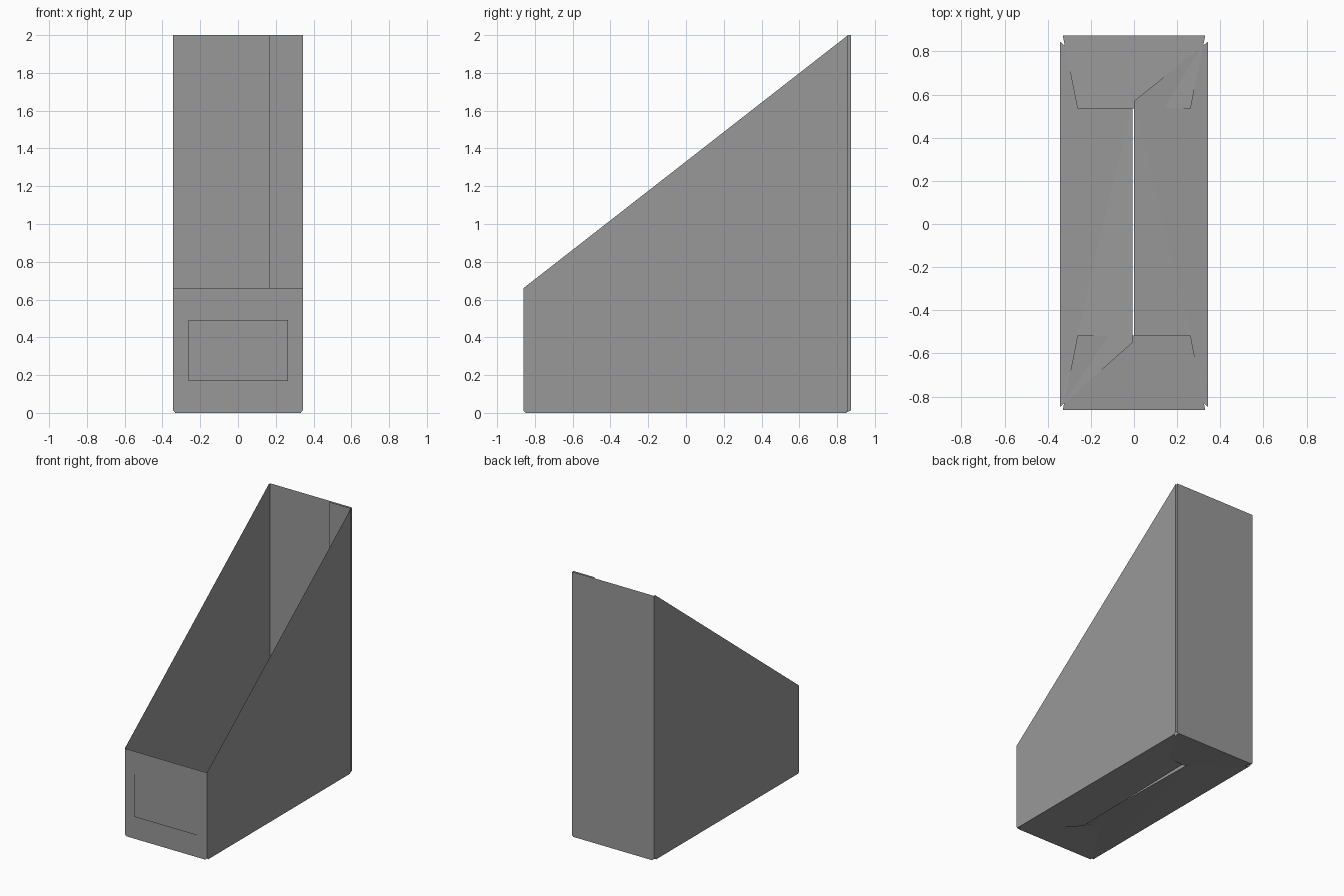
import bpy
import bmesh

if "Cube" in bpy.data.objects:
    bpy.data.objects.remove(bpy.data.objects["Cube"])

# Main dimensions of the folded card box
W = 0.343                    # half width
FRONT, BACK = -0.861, 0.873  # outer wall planes
SEAM = 0.858                 # plane of the glue tab, just inside the back wall
LOW, HIGH = 0.66, 2.0        # wall heights at front and back
CUT = 0.013                  # small clipped corners where the bottom folds start

# Dark grey card
card = bpy.data.materials.new("dark_grey_card")
card.diffuse_color = (0.316, 0.316, 0.316, 1)
card.use_nodes = True
card.node_tree.nodes["Principled BSDF"].inputs["Base Color"].default_value = card.diffuse_color


def sheet(name, *faces):
    """One thin card sheet made of flat polygons that share their fold edges."""
    bm = bmesh.new()
    for pts in faces:
        bm.faces.new([bm.verts.new(p) for p in pts])
    bmesh.ops.remove_doubles(bm, verts=bm.verts, dist=0.0001)
    mesh = bpy.data.meshes.new(name)
    bm.to_mesh(mesh)
    bm.free()
    mesh.materials.append(card)
    obj = bpy.data.objects.new(name, mesh)
    bpy.context.collection.objects.link(obj)
    return obj


def side_profile(x, back):
    pts = [(x, FRONT, CUT), (x, FRONT + CUT, 0), (x, SEAM - CUT, 0), (x, back, CUT), (x, back, HIGH)]
    if back > SEAM:
        pts.append((x, SEAM, HIGH))
    return pts + [(x, FRONT, LOW)]


def end_profile(y, top):
    e = W - CUT
    return [(-W, y, CUT), (-e, y, 0), (e, y, 0), (W, y, CUT), (W, y, top), (-W, y, top)]


# Continuous wrap: left side, front and right side, back wall
sheet("left_wall", side_profile(-W, BACK))
sheet("right_wall", side_profile(W, SEAM))
sheet("front_wall", end_profile(FRONT, LOW))
sheet("back_wall", end_profile(BACK, HIGH))

# Glue tab folded in from the right wall, lying against the back wall
sheet("glue_tab", [(W, SEAM, CUT), (0.165, SEAM, CUT), (0.165, SEAM, HIGH), (W, SEAM, HIGH)])

# Label panel on the front
y = FRONT - 0.008
sheet("front_label", [(-0.262, y, 0.17), (0.265, y, 0.17), (0.265, y, 0.493), (-0.262, y, 0.493)])

# Interlocking bottom: long side flaps, each tucked over one end flap and under the other
UNDER, MIDDLE, OVER = 0.007, 0.016, 0.027
for s, name, inner in ((-1, "left", -0.007), (1, "right", 0.0)):
    z_front, z_back = (OVER, UNDER) if s < 0 else (UNDER, OVER)
    a, b = (s * W, FRONT + CUT, 0), (s * W, SEAM - CUT, 0)
    c, d = (inner, 0.57, z_back), (inner, -0.55, z_front)
    sheet(name + "_bottom_flap", [a, b, c], [a, c, d])

# Short end flaps with slanted sides
for y, inner, name in ((FRONT, -0.517, "front"), (BACK, 0.535, "back")):
    e = W - CUT
    sheet(name + "_bottom_flap",
          [(-e, y, 0), (e, y, 0), (0.262, inner, MIDDLE), (-0.262, inner, MIDDLE)])
